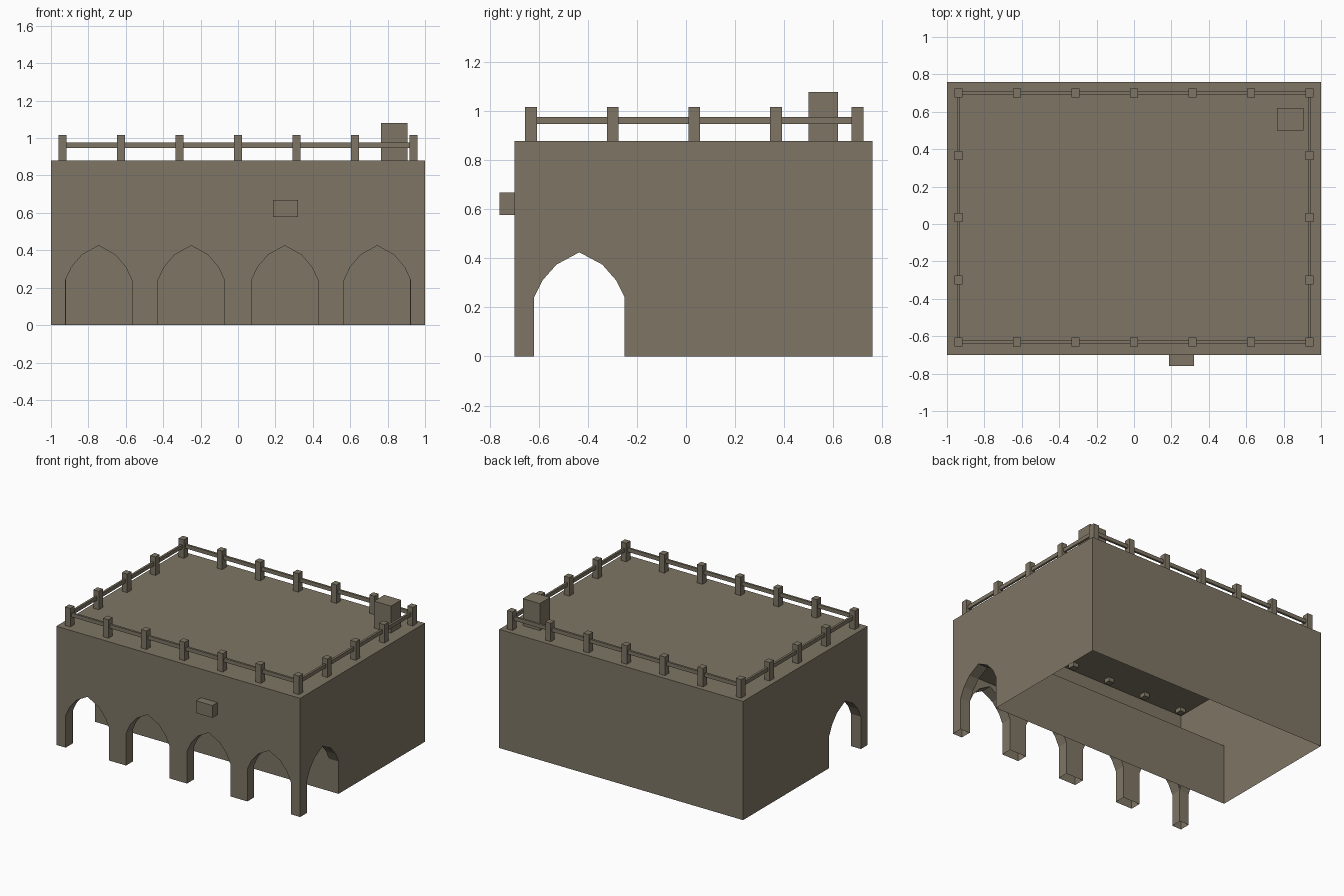
import bpy, bmesh
from mathutils import Vector

if "Cube" in bpy.data.objects:
    bpy.data.objects.remove(bpy.data.objects["Cube"])

stone = bpy.data.materials.new("weathered_stone")
stone.diffuse_color = (0.21, 0.18, 0.13, 1)
stone.use_nodes = True
stone.node_tree.nodes["Principled BSDF"].inputs["Base Color"].default_value = stone.diffuse_color

ARCH = [(-.178, 0), (-.178, .24), (-.145, .31), (-.09, .375), (0, .425),
        (.09, .375), (.145, .31), (.178, .24), (.178, 0)]
X, Y0, Y1, H = 1.0, -.70, .76, .88      # outer shell
T, YIN, ZC = .08, -.25, .45             # pier depth, inner wall, arcade ceiling
FRONT_ARCHES = [-.745, -.25, .25, .745]
SIDE_ARCH = -.435


def finish(bm, name):
    me = bpy.data.meshes.new(name)
    bm.to_mesh(me)
    bm.free()
    me.materials.append(stone)
    bpy.context.collection.objects.link(bpy.data.objects.new(name, me))


def face(bm, pts, direction):
    f = bm.faces.new([bm.verts.new(p) for p in pts])
    f.normal_update()
    if f.normal.dot(Vector(direction)) < 0:
        f.normal_flip()


def add_box(bm, x0, x1, y0, y1, z0, z1):
    r = bmesh.ops.create_cube(bm, size=1)
    for v in r["verts"]:
        v.co = ((x0 + x1) / 2 + v.co.x * (x1 - x0),
                (y0 + y1) / 2 + v.co.y * (y1 - y0),
                (z0 + z1) / 2 + v.co.z * (z1 - z0))


def arches(centers, half=.178):
    return [(c + u * half / .178, z) for c in centers for u, z in ARCH]


# outer walls and roof: a thin open-bottomed shell
bm = bmesh.new()
front = arches(FRONT_ARCHES)
side = arches([SIDE_ARCH], .185)
face(bm, [(u, Y0, z) for u, z in [(-X, 0)] + front + [(X, 0), (X, H), (-X, H)]], (0, -1, 0))
for s in (-1, 1):
    outline = [(Y0, 0)] + side + [(Y1, 0), (Y1, H), (Y0, H)]
    face(bm, [(s * X, u, z) for u, z in outline], (s, 0, 0))
face(bm, [(-X, Y1, 0), (X, Y1, 0), (X, Y1, H), (-X, Y1, H)], (0, 1, 0))
face(bm, [(-X, Y0, H), (X, Y0, H), (X, Y1, H), (-X, Y1, H)], (0, 0, 1))
finish(bm, "outer_walls")

# arcade: arch reveals, inner pier faces, back wall and ceiling
bm = bmesh.new()
for c in FRONT_ARCHES:
    pts = arches([c])
    for (a, za), (b, zb) in zip(pts, pts[1:]):
        face(bm, [(a, Y0, za), (b, Y0, zb), (b, Y0 + T, zb), (a, Y0 + T, za)],
             (c - (a + b) / 2, 0, .15 - (za + zb) / 2))
xi = X - T
inner = front[1:-1]
face(bm, [(u, Y0 + T, z) for u, z in inner + [(inner[-1][0], ZC), (inner[0][0], ZC)]], (0, 1, 0))
for s in (-1, 1):
    for (a, za), (b, zb) in zip(side[:-1], side[1:-1]):
        face(bm, [(s * X, a, za), (s * X, b, zb), (s * xi, b, zb), (s * xi, a, za)],
             (0, SIDE_ARCH - (a + b) / 2, .15 - (za + zb) / 2))
    pts = side[1:-1]
    face(bm, [(s * xi, u, z) for u, z in pts + [(pts[-1][0], ZC), (pts[0][0], ZC)]], (-s, 0, 0))
face(bm, [(-X, YIN, 0), (X, YIN, 0), (X, YIN, ZC), (-X, YIN, ZC)], (0, -1, 0))
face(bm, [(-X, Y0, ZC), (X, Y0, ZC), (X, YIN, ZC), (-X, YIN, ZC)], (0, 0, -1))
finish(bm, "arcade")

# railing posts around the roof edge
RX, RF, RB = .938, -.632, .70
bm = bmesh.new()
spots = [(-RX + i * RX / 3, y) for i in range(7) for y in (RF, RB)]
spots += [(x, RF + j * (RB - RF) / 4) for j in (1, 2, 3) for x in (-RX, RX)]
for x, y in spots:
    add_box(bm, x - .022, x + .022, y - .024, y + .024, .85, 1.017)
finish(bm, "railing_posts")

# horizontal rails
bm = bmesh.new()
for y in (RF, RB):
    add_box(bm, -RX, RX, y - .008, y + .008, .948, .976)
for x in (-RX, RX):
    add_box(bm, x - .008, x + .008, RF, RB, .948, .976)
finish(bm, "railing_bars")

# chimney on the roof and small box on the front wall
bm = bmesh.new()
add_box(bm, .765, .905, .50, .62, .87, 1.08)
finish(bm, "chimney")
bm = bmesh.new()
add_box(bm, .187, .322, -.76, -.69, .577, .668)
finish(bm, "wall_box")
